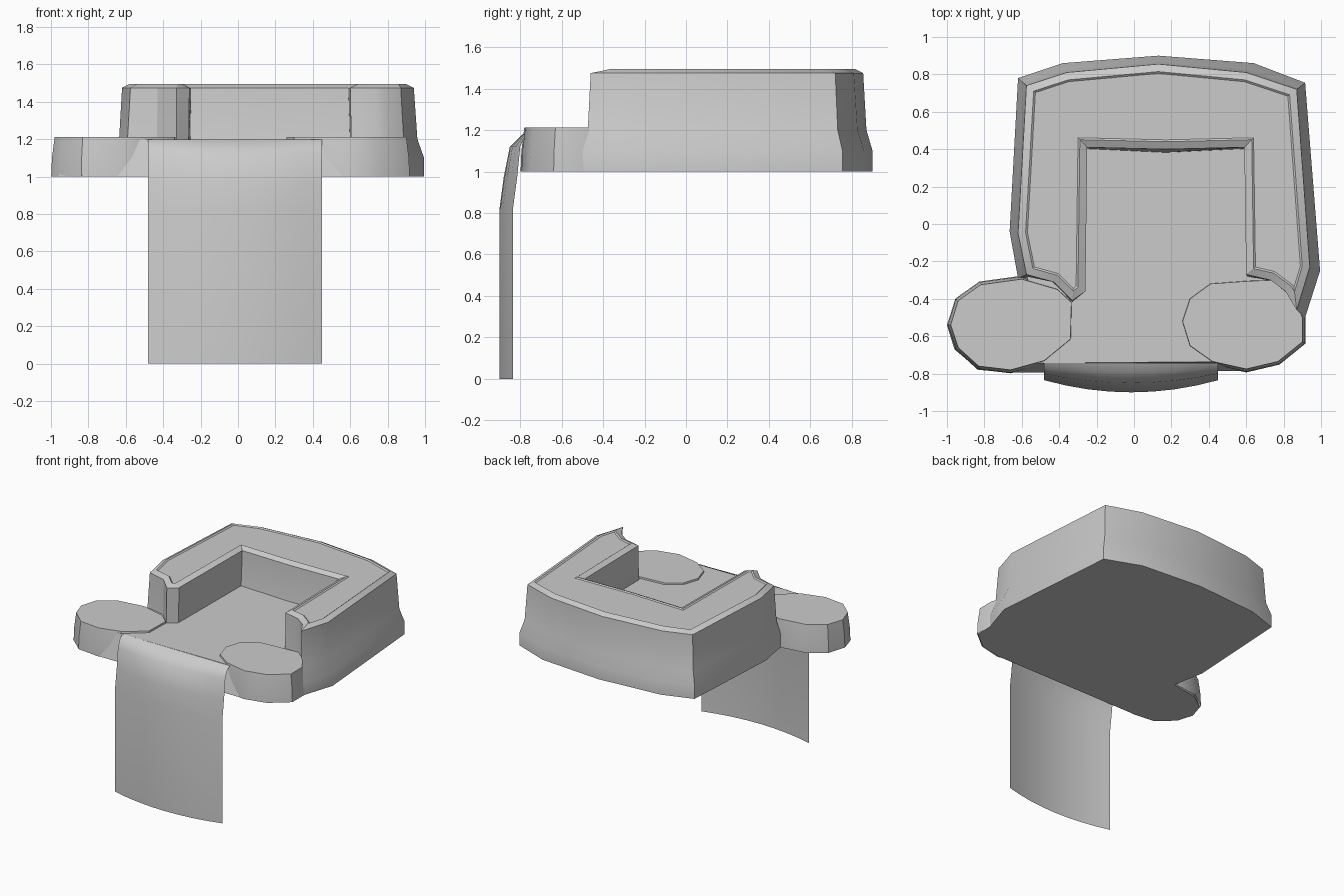
import bpy
import math
from mathutils import Vector

if "Cube" in bpy.data.objects:
    bpy.data.objects.remove(bpy.data.objects["Cube"])


def make(name, verts, faces, angle=30):
    me = bpy.data.meshes.new(name)
    me.from_pydata(verts, [], faces)
    me.validate()
    ob = bpy.data.objects.new(name, me)
    bpy.context.collection.objects.link(ob)
    bpy.ops.object.select_all(action='DESELECT')
    ob.select_set(True)
    bpy.context.view_layer.objects.active = ob
    bpy.ops.object.shade_smooth_by_angle(angle=math.radians(angle))
    return ob


def inset(pts, d):
    """Move a counter-clockwise outline inward by d with mitred corners."""
    out = []
    n = len(pts)
    for i in range(n):
        a, p, b = (Vector(pts[j % n]) for j in (i - 1, i, i + 1))
        e, f = (p - a).normalized(), (b - p).normalized()
        n1, n2 = Vector((-e.y, e.x)), Vector((-f.y, f.x))
        q = p + (n1 + n2) * (d / max(1 + n1.dot(n2), 0.3))
        out.append((q.x, q.y))
    return out


def blend(a, b, t):
    return [(p[0] + (q[0] - p[0]) * t, p[1] + (q[1] - p[1]) * t) for p, q in zip(a, b)]


def loft(name, rings, bottom=False):
    """Skin (outline, z) rings from bottom to top and cap the top."""
    n = len(rings[0][0])
    verts = [(x, y, z) for pts, z in rings for x, y in pts]
    faces = [(r * n + i, r * n + (i + 1) % n, (r + 1) * n + (i + 1) % n, (r + 1) * n + i)
             for r in range(len(rings) - 1) for i in range(n)]
    faces.append(tuple(range(len(verts) - n, len(verts))))
    if bottom:
        faces.append(tuple(reversed(range(n))))
    return make(name, verts, faces)


# Base slab: flat underside, pool floor on top
base = [(-.83, -.78), (-.66, -.795), (.6, -.785), (.77, -.75), (.91, -.64), (.915, -.5),
        (.995, -.25), (.915, .755), (.64, .86), (.13, .9), (-.38, .86), (-.62, .78),
        (-.665, -.04), (-.62, -.29), (-.84, -.33), (-.96, -.42), (-1, -.54), (-.96, -.67)]
loft("pool_base", [(base, 1.0), (inset(base, .05), 1.2)], bottom=True)

# U-shaped raised wall with a sloped rim and a shallow step in its top
foot = [(.915, -.5), (.995, -.25), (.915, .755), (.64, .86), (.13, .9), (-.38, .86),
        (-.62, .78), (-.665, -.04), (-.62, -.29), (-.44, -.31), (-.33, -.43), (-.27, -.36),
        (-.265, .39), (.17, .35), (.615, .39), (.615, -.3), (.75, -.31), (.85, -.4)]
rim = [(.87, -.46), (.94, -.23), (.87, .72), (.6, .81), (.13, .855), (-.36, .81),
       (-.575, .74), (-.62, -.05), (-.575, -.27), (-.43, -.31), (-.33, -.41), (-.26, -.36),
       (-.25, .41), (.17, .4), (.59, .41), (.6, -.27), (.73, -.3), (.81, -.36)]
loft("raised_wall", [(foot, 1.0), (foot, 1.1), (blend(foot, rim, .65), 1.2), (rim, 1.475),
                     (inset(rim, .04), 1.495), (inset(rim, .05), 1.487)])

# Flat-topped stones beside the spillway
stones = {
    "left_stone": [(-.98, -.54), (-.94, -.66), (-.83, -.76), (-.66, -.78), (-.48, -.73),
                   (-.34, -.615), (-.335, -.42), (-.41, -.35), (-.6, -.295), (-.82, -.325),
                   (-.94, -.41)],
    "right_stone": [(.26, -.52), (.3, -.65), (.42, -.735), (.6, -.775), (.77, -.735),
                    (.9, -.63), (.9, -.5), (.86, -.4), (.77, -.3), (.62, -.305),
                    (.41, -.32), (.3, -.4)],
}
for name, top in stones.items():
    loft(name, [(inset(top, -.018), 1.0), (inset(top, -.014), 1.1), (top, 1.213)])

# Falling water sheet: bowed in plan, rounded over the lip (centre y, edge y, z)
profile = [(-.743, -.743, 1.2), (-.79, -.775, 1.178), (-.85, -.8, 1.12),
           (-.88, -.815, .97), (-.9, -.835, .82), (-.9, -.835, 0)]
cols = 9
verts, faces = [], []
for yc, ye, z in profile:
    for c in range(cols):
        t = c / (cols - 1) * 2 - 1
        verts.append((-.015 + .465 * t, yc + (ye - yc) * t * t, z))
for r in range(len(profile) - 1):
    for c in range(cols - 1):
        i = r * cols + c
        faces.append((i, i + cols, i + cols + 1, i + 1))
make("water_sheet", verts, faces, 50)
